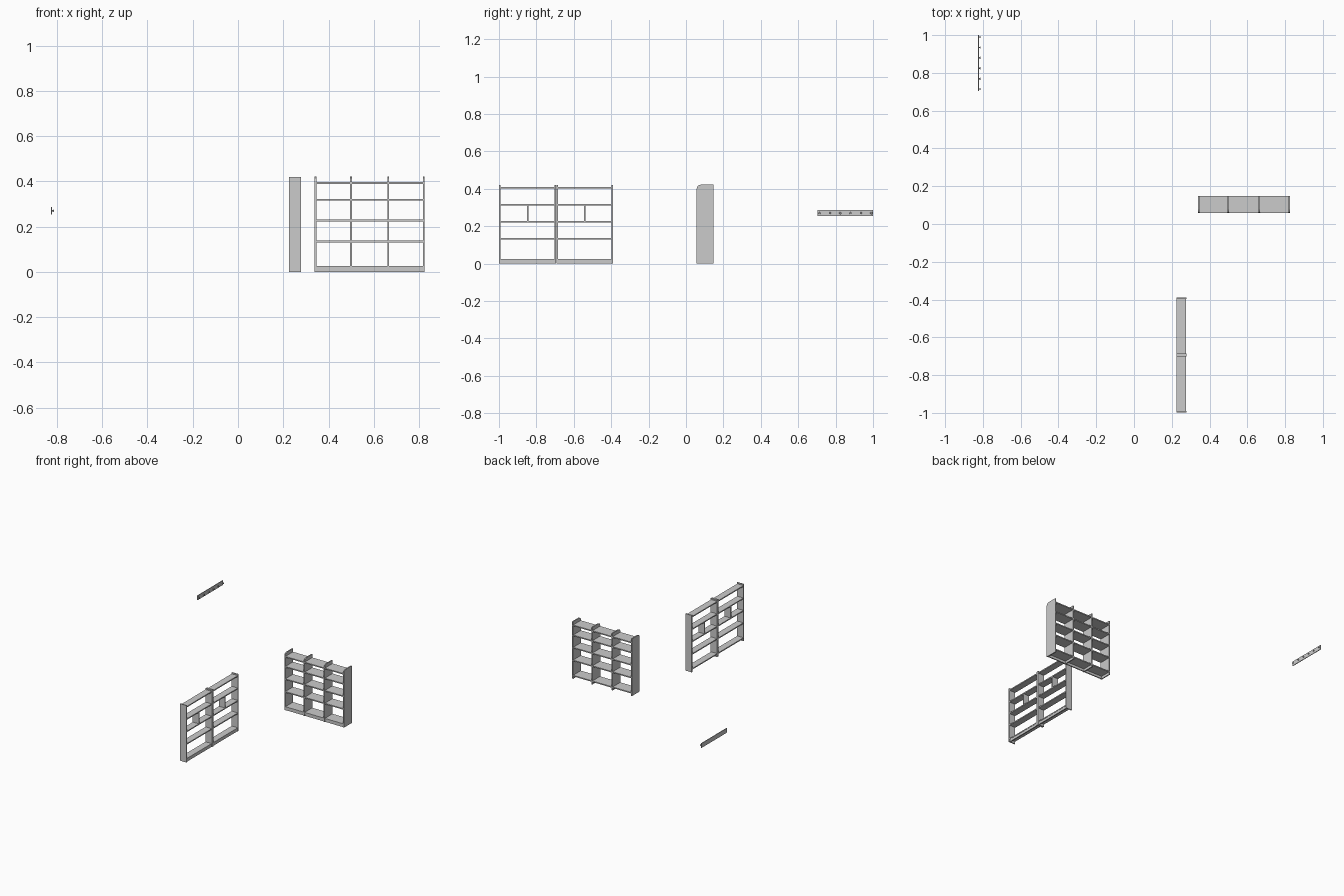
import bpy, bmesh
from mathutils import Matrix

if "Cube" in bpy.data.objects:
    bpy.data.objects.remove(bpy.data.objects["Cube"])


def finish(name, bm):
    bmesh.ops.recalc_face_normals(bm, faces=bm.faces[:])
    me = bpy.data.meshes.new(name)
    bm.to_mesh(me)
    bm.free()
    ob = bpy.data.objects.new(name, me)
    bpy.context.collection.objects.link(ob)
    return ob


def box(name, x0, x1, y0, y1, z0, z1):
    bm = bmesh.new()
    m = Matrix.Translation(((x0 + x1) / 2, (y0 + y1) / 2, (z0 + z1) / 2))
    bmesh.ops.create_cube(bm, size=1, matrix=m @ Matrix.Diagonal((x1 - x0, y1 - y0, z1 - z0, 1)))
    return finish(name, bm)


def side_panel(name, x, t, outline):
    """Upright cut from a y-z outline, extruded along x."""
    bm = bmesh.new()
    f = bm.faces.new([bm.verts.new((x - t / 2, y, z)) for y, z in outline])
    r = bmesh.ops.extrude_face_region(bm, geom=[f])
    bmesh.ops.translate(bm, vec=(t, 0, 0),
                        verts=[v for v in r["geom"] if isinstance(v, bmesh.types.BMVert)])
    return finish(name, bm)


# Wide bookcase, open at the back, facing -y
T = 0.008
F, B, TOP = 0.057, 0.148, 0.422
outline = [(F, 0), (B, 0), (B, TOP), (F + 0.02, TOP), (F + 0.006, TOP - 0.006), (F, TOP - 0.02)]
uprights = [0.342, 0.499, 0.664, 0.821]
for x in uprights:
    side_panel("wide_bookcase_upright", x, T, outline)
for a, b in zip(uprights, uprights[1:]):
    a, b = a + T / 2, b - T / 2
    for z in (0.022, 0.134, 0.228, 0.319, 0.393):
        box("wide_bookcase_shelf", a, b, F + 0.002, B, z - 0.004, z + 0.004)
    box("wide_bookcase_plinth", a, b, F + 0.004, F + 0.012, 0, 0.018)

# Shallow double bookcase, two bays side by side, facing +x
X0, X1 = 0.226, 0.278
for y in (-0.995, -0.698, -0.689, -0.393):
    box("shallow_bookcase_upright", X0, X1, y - T / 2, y + T / 2, 0, 0.42)
for a, b in ((-0.991, -0.702), (-0.685, -0.397)):
    for z in (0.022, 0.132, 0.224, 0.315, 0.407):
        box("shallow_bookcase_shelf", X0, X1 - 0.002, a, b, z - 0.004, z + 0.004)
    box("shallow_bookcase_plinth", X1 - 0.012, X1 - 0.004, a, b, 0, 0.018)
    m = (a + b) / 2
    box("shallow_bookcase_divider", X0, X1 - 0.002, m - T / 2, m + T / 2, 0.228, 0.311)

# Wall-mounted peg rail
box("rail_board", -0.826, -0.821, 0.704, 1.0, 0.254, 0.287)


def peg_part(name, x0, x1, y, z, r1, r2):
    bm = bmesh.new()
    m = Matrix.Translation(((x0 + x1) / 2, y, z)) @ Matrix.Rotation(1.5707963, 4, 'Y')
    bmesh.ops.create_cone(bm, cap_ends=True, segments=12, radius1=r1, radius2=r2,
                          depth=x1 - x0, matrix=m)
    return finish(name, bm)


for i in range(6):
    y = 0.714 + i * 0.0553
    peg_part("rail_peg", -0.821, -0.815, y, 0.27, 0.003, 0.003)
    peg_part("rail_peg_knob", -0.815, -0.812, y, 0.27, 0.006, 0.005)
